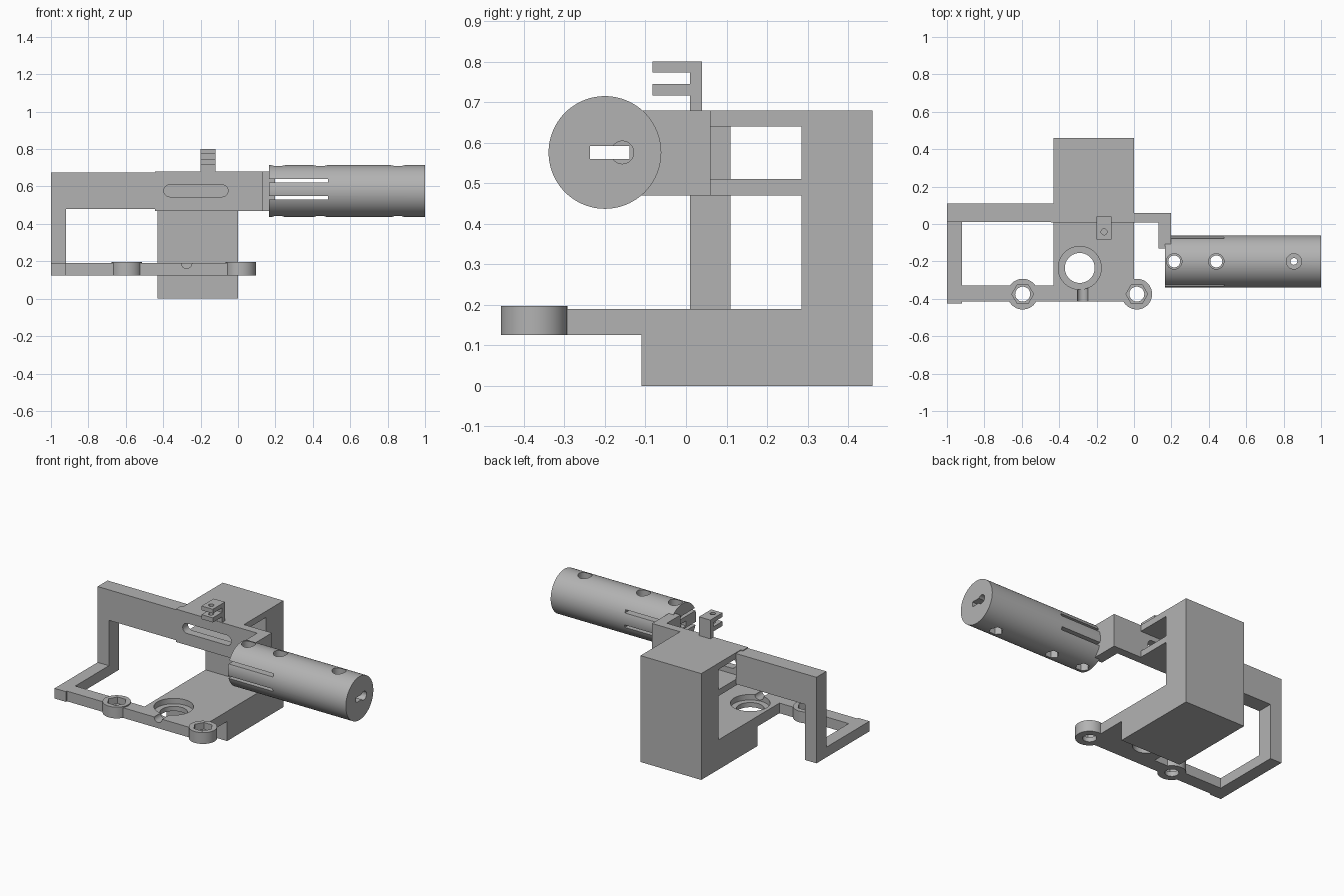
import bpy, bmesh, math

cube = bpy.data.objects.get("Cube")
if cube:
    bpy.data.objects.remove(cube, do_unlink=True)

grey = bpy.data.materials.new("plain grey")
grey.use_nodes = True
grey.diffuse_color = (0.45, 0.45, 0.45, 1)
grey.node_tree.nodes["Principled BSDF"].inputs["Base Color"].default_value = grey.diffuse_color


def prism(name, axis, pts, lo, hi):
    """Extrude a flat outline along an axis; outline uses the other two axes in order."""
    place = {"x": lambda u, v, w: (w, u, v),
             "y": lambda u, v, w: (u, w, v),
             "z": lambda u, v, w: (u, v, w)}[axis]
    bm = bmesh.new()
    face = bm.faces.new([bm.verts.new(place(u, v, lo)) for u, v in pts])
    ext = bmesh.ops.extrude_face_region(bm, geom=[face])
    moved = [g for g in ext["geom"] if isinstance(g, bmesh.types.BMVert)]
    bmesh.ops.translate(bm, verts=moved, vec=place(0, 0, hi - lo))
    bmesh.ops.recalc_face_normals(bm, faces=bm.faces)
    mesh = bpy.data.meshes.new(name)
    bm.to_mesh(mesh)
    bm.free()
    mesh.materials.append(grey)
    ob = bpy.data.objects.new(name, mesh)
    bpy.context.collection.objects.link(ob)
    return ob


def rect(u0, u1, v0, v1):
    return [(u0, v0), (u1, v0), (u1, v1), (u0, v1)]


def ngon(u, v, r, n=40):
    return [(u + r * math.cos(math.tau * i / n), v + r * math.sin(math.tau * i / n))
            for i in range(n)]


def cut(ob, *shape):
    """Subtract a prism from an object."""
    tool = prism("cutter", *shape)
    tool.hide_render = True
    mod = ob.modifiers.new("cut", "BOOLEAN")
    mod.operation = "DIFFERENCE"
    mod.solver = "EXACT"
    mod.object = tool
    bpy.context.view_layer.objects.active = ob
    bpy.ops.object.modifier_apply(modifier=mod.name)
    bpy.data.objects.remove(tool, do_unlink=True)


FLOOR, DECK = 0.125, 0.19

# Main body: base, rear column, two shelves and front deck in one side profile
body = prism("main_body", "x", [
    (-.415, FLOOR), (-.11, FLOOR), (-.11, 0), (.46, 0), (.46, .68), (.06, .68),
    (.06, .64), (.285, .64), (.285, .51), (.06, .51), (.06, .47), (.285, .47),
    (.285, DECK), (-.415, DECK)], -.43, 0)

# Stepped round opening in the deck, with a groove to the front edge
cut(body, "z", ngon(-.29, -.235, .115, 64), .155, .25)
cut(body, "z", ngon(-.29, -.235, .08, 64), .1, .25)
cut(body, "y", ngon(-.275, DECK, .028), -.45, -.3)

# Side frame: flat lower arm, then upright leg with upper bar
lower = prism("lower_frame", "z", [
    (-1, -.425), (-.92, -.425), (-.92, -.415), (-.43, -.415),
    (-.43, -.33), (-.92, -.33), (-.92, .01), (-1, .01)], FLOOR, DECK)
prism("upper_frame", "y", [
    (-1, FLOOR), (-.92, FLOOR), (-.92, .48), (-.43, .48), (-.43, .675), (-1, .675)],
    .01, .11)

# Screw bosses with hexagonal nut pockets
for name, x, neighbour in (("left_boss", .015, body), ("right_boss", -.595, lower)):
    boss = prism(name, "z", ngon(x, -.375, .082, 64), FLOOR, .197)
    for part in (boss, neighbour):
        cut(part, "z", ngon(x, -.375, .058, 6), .155, .3)
        cut(part, "z", ngon(x, -.375, .04), .1, .3)

# Front plate with an elbow towards the barrel, and a rounded slot
plate = prism("front_plate", "z", [
    (-.445, .008), (.13, .008), (.13, -.13), (.198, -.13), (.198, .06), (-.445, .06)],
    .47, .68)
half = math.pi / 2
slot = [(cx + .032 * math.cos(a0 + math.pi * i / 12), .577 + .032 * math.sin(a0 + math.pi * i / 12))
        for cx, a0 in ((-.085, -half), (-.365, half)) for i in range(13)]
cut(plate, "y", slot, -.05, .1)

# Small forked clip on top
clip = prism("top_clip", "x", [
    (.04, .68), (.04, .8), (-.083, .8), (-.083, .773), (.01, .773), (.01, .745),
    (-.083, .745), (-.083, .716), (.01, .716), (.01, .68)], -.2, -.12)
cut(clip, "z", ngon(-.16, -.042, .016, 24), .7, .85)

# Barrel with axial slot, split end and cross holes
CY, CZ = -.2, .576
barrel = prism("barrel", "x", ngon(CY, CZ, .139, 96), .165, 1)
cut(barrel, "x", rect(-.237, -.14, .56, .592), .1, 1.1)
cut(barrel, "x", ngon(-.157, CZ, .028), .9, 1.1)
for z in (.53, .622):
    cut(barrel, "y", rect(.1, .48, z, z + .018), -.5, .1)
for x, r in ((.215, .032), (.44, .032), (.855, .018)):
    cut(barrel, "z", ngon(x, CY, .041), .66, .8)
    cut(barrel, "z", ngon(x, CY, .041, 6), .3, .49)
    cut(barrel, "z", ngon(x, CY, r), .3, .8)

# Smooth curved walls, keep edges sharp
bpy.ops.object.select_all(action="DESELECT")
for ob in bpy.context.collection.objects:
    if ob.type == "MESH":
        ob.select_set(True)
        bpy.context.view_layer.objects.active = ob
bpy.ops.object.shade_smooth_by_angle(angle=math.radians(30))
